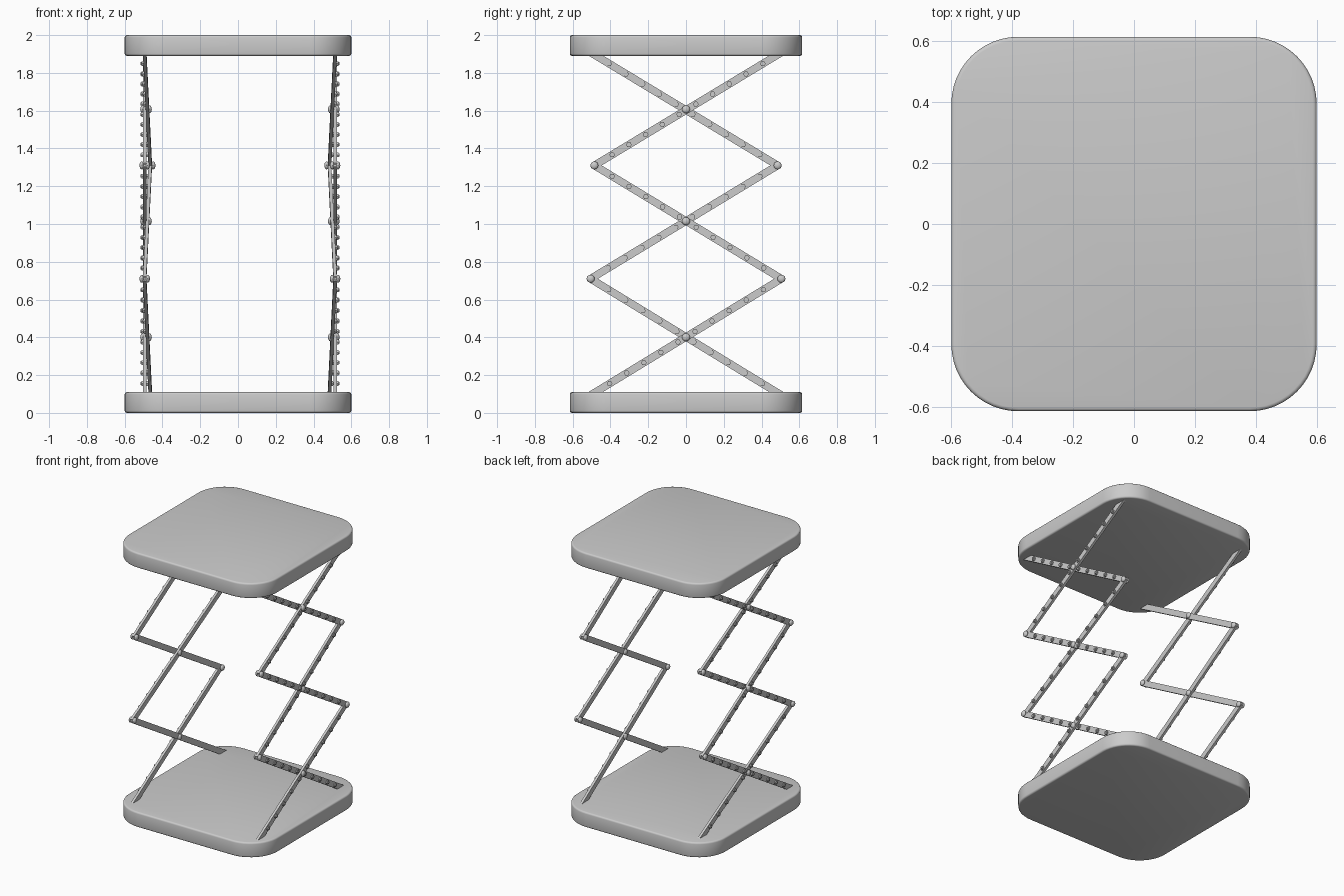
import bpy, bmesh, math
from mathutils import Vector, Matrix

cube = bpy.data.objects.get("Cube")
if cube:
    bpy.data.objects.remove(cube, do_unlink=True)

grey = bpy.data.materials.new("light_grey")
grey.use_nodes = True
COLOUR = (0.6, 0.6, 0.6, 1)
grey.diffuse_color = COLOUR
grey.node_tree.nodes["Principled BSDF"].inputs["Base Color"].default_value = COLOUR


def finish(bm, name, smooth_angle=35):
    mesh = bpy.data.meshes.new(name)
    bmesh.ops.recalc_face_normals(bm, faces=bm.faces)
    bm.to_mesh(mesh)
    bm.free()
    mesh.materials.append(grey)
    obj = bpy.data.objects.new(name, mesh)
    bpy.context.collection.objects.link(obj)
    bpy.ops.object.select_all(action="DESELECT")
    obj.select_set(True)
    bpy.context.view_layer.objects.active = obj
    bpy.ops.object.shade_smooth_by_angle(angle=math.radians(smooth_angle))
    return obj


# Rounded square platforms with softened rims
def platform(name, z0, z1):
    bm = bmesh.new()
    size = Matrix.Diagonal((1.2, 1.23, z1 - z0, 1))
    bmesh.ops.create_cube(bm, size=1, matrix=Matrix.Translation((0, 0, (z0 + z1) / 2)) @ size)
    upright = [e for e in bm.edges if abs(e.verts[0].co.z - e.verts[1].co.z) > 0.01]
    bmesh.ops.bevel(bm, geom=upright, offset=0.22, segments=12, profile=0.5, affect="EDGES")
    rims = [e for e in bm.edges if abs(e.verts[0].co.z - e.verts[1].co.z) < 0.001]
    bmesh.ops.bevel(bm, geom=rims, offset=0.012, segments=3, profile=0.5, affect="EDGES")
    finish(bm, name, 50)


platform("base_platform", 0, 0.11)
platform("top_platform", 1.89, 2.0)


# Flat bar between two points, lying in the side plane
def add_bar(bm, a, b, width=0.04, thick=0.018):
    along = (b - a).normalized()
    across = Vector((1, 0, 0)).cross(along).normalized()
    out = along.cross(across)
    frame = Matrix((out, across, along)).transposed().to_4x4()
    size = Matrix.Diagonal((thick, width, (b - a).length + 0.02, 1))
    bmesh.ops.create_cube(bm, size=1, matrix=Matrix.Translation((a + b) / 2) @ frame @ size)


# Cylinder or cone along x
def add_stud(bm, x0, x1, y, z, r0, r1, sides):
    turn = Matrix.Rotation(math.pi / 2, 4, "Y")
    bmesh.ops.create_cone(bm, cap_ends=True, segments=sides, radius1=r0, radius2=r1,
                          depth=abs(x1 - x0),
                          matrix=Matrix.Translation(((x0 + x1) / 2, y, z)) @ turn)


# Pin with a domed head at each end
def add_pin(bm, x, y, z, half):
    add_stud(bm, x - half, x + half, y, z, 0.016, 0.016, 16)
    for end in (-half, half):
        place = Matrix.Translation((x + end, y, z)) @ Matrix.Diagonal((0.6, 1, 1, 1))
        bmesh.ops.create_uvsphere(bm, u_segments=16, v_segments=8, radius=0.021, matrix=place)


LEVELS = [(0.5, 0.097), (0.505, 0.71), (0.485, 1.31), (0.5, 1.905)]
CROSSINGS = (0.4, 1.015, 1.607)


def chain_points(start, front_x, back_x):
    pts = []
    for i, (reach, z) in enumerate(LEVELS):
        y = reach * start * (-1) ** i
        pts.append(Vector((front_x + (back_x - front_x) * (y + 0.5), y, z)))
    return pts


# Each side: two zigzag chains crossing one another
for side, sign, shift in (("left", 1, 0), ("right", -1, 0.02)):
    bars, bolts, pins = bmesh.new(), bmesh.new(), bmesh.new()
    for start, front_x, back_x in ((1, 0.514, 0.484), (-1, 0.514, 0.514)):
        pts = chain_points(start, front_x, back_x)
        for a, b in zip(pts, pts[1:]):
            add_bar(bars, a, b)
            # Evenly spaced nuts and bolt tips on the outer face
            for k in range(10):
                p = a.lerp(b, 0.095 + 0.09 * k)
                add_stud(bolts, p.x + 0.007, p.x + 0.017, p.y, p.z, 0.015, 0.015, 6)
                add_stud(bolts, p.x + 0.007, p.x + 0.023, p.y, p.z, 0.008, 0.008, 8)
        for p in pts[1:3]:
            add_pin(pins, p.x, p.y, p.z, 0.015)
    for z in CROSSINGS:
        add_pin(pins, 0.507, 0, z, 0.018)
    for bm, part in ((bars, "scissor_bars"), (bolts, "bar_bolts"), (pins, "hinge_pins")):
        for v in bm.verts:
            v.co.x = v.co.x * sign + shift
        finish(bm, f"{side}_{part}")
